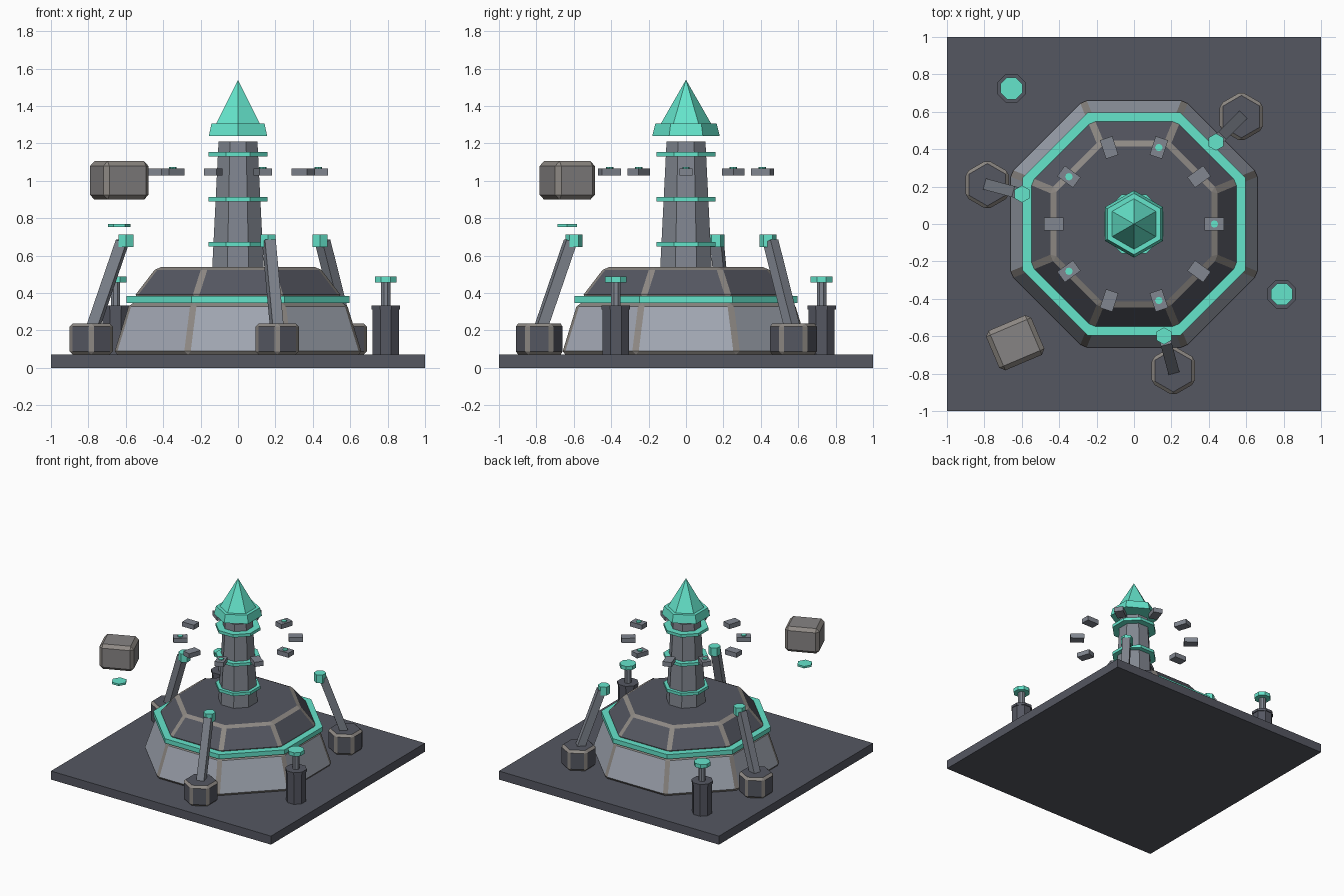
import bpy, bmesh
from math import cos, sin, pi, radians
from mathutils import Matrix, Vector

if "Cube" in bpy.data.objects:
    bpy.data.objects.remove(bpy.data.objects["Cube"])


def material(name, r, g, b):
    m = bpy.data.materials.new(name)
    m.diffuse_color = (r, g, b, 1)
    m.use_nodes = True
    m.node_tree.nodes["Principled BSDF"].inputs["Base Color"].default_value = m.diffuse_color
    return m


TEAL = material("teal_glow", 0.13, 0.78, 0.60)
DARK = material("dark_panel", 0.09, 0.095, 0.12)
LIGHT = material("light_panel", 0.36, 0.39, 0.45)
STEEL = material("steel", 0.22, 0.24, 0.28)
STONE = material("stone", 0.24, 0.23, 0.23)
TRIM = material("worn_trim", 0.27, 0.25, 0.23)


def finish(bm, name, mat, bevel=0.0, matrix=None):
    """Bevel all edges with the trim colour and make the object."""
    if bevel:
        bmesh.ops.bevel(bm, geom=bm.edges[:], offset=bevel, segments=1,
                        profile=0.5, affect='EDGES', material=1)
    bmesh.ops.recalc_face_normals(bm, faces=bm.faces[:])
    me = bpy.data.meshes.new(name)
    bm.to_mesh(me)
    bm.free()
    me.materials.append(mat)
    me.materials.append(TRIM)
    ob = bpy.data.objects.new(name, me)
    bpy.context.collection.objects.link(ob)
    if matrix:
        ob.matrix_world = matrix
    return ob


def lathe(name, sides, profile, mat, loc=(0, 0), start=0.0, bevel=0.0):
    """Faceted solid from (radius, z) points; radius 0 makes a tip."""
    bm = bmesh.new()
    rings = []
    for r, z in profile:
        if r == 0:
            rings.append([bm.verts.new((loc[0], loc[1], z))] * sides)
        else:
            angles = [start + 2 * pi * i / sides for i in range(sides)]
            rings.append([bm.verts.new((loc[0] + r * cos(a), loc[1] + r * sin(a), z)) for a in angles])
    for lo, hi in zip(rings, rings[1:]):
        for i in range(sides):
            j = (i + 1) % sides
            quad = [lo[i], lo[j], hi[j], hi[i]]
            bm.faces.new(list(dict.fromkeys(quad)))
    bm.faces.new(rings[0][::-1])
    if profile[-1][0] > 0:
        bm.faces.new(rings[-1])
    return finish(bm, name, mat, bevel)


def box(name, size, mat, matrix, bevel=0.0):
    bm = bmesh.new()
    bmesh.ops.create_cube(bm, size=1)
    bmesh.ops.scale(bm, vec=size, verts=bm.verts[:])
    return finish(bm, name, mat, bevel, matrix)


K = 1 / cos(pi / 8)   # octagon flat distance to corner radius
FLAT8 = pi / 8
POINT_Y = pi / 2      # hexagon corners on the y axis

# Ground slab
box("base_plate", (2, 2, 0.07), DARK, Matrix.Translation((0, 0, 0.035)))

# Octagonal tiers with a glowing band between them
lathe("lower_tier", 8, [(0.665 * K, 0.07), (0.58 * K, 0.347)], LIGHT, start=FLAT8, bevel=0.02)
lathe("tier_band", 8, [(0.597 * K, 0.347), (0.597 * K, 0.384)], TEAL, start=FLAT8)
lathe("upper_tier", 8, [(0.56 * K, 0.375), (0.435 * K, 0.538)], DARK, start=FLAT8, bevel=0.02)

# Tapered tower, its bands and the floating tip
lathe("tower", 8, [(0.138 * K, 0.53), (0.104 * K, 1.21)], STEEL, start=FLAT8)
for i, z in enumerate((0.66, 0.902, 1.141)):
    lathe(f"tower_band_{i + 1}", 8, [(0.157 * K, z - 0.012), (0.157 * K, z + 0.012)], TEAL, start=FLAT8)
lathe("tower_tip", 6, [(0.18, 1.24), (0.164, 1.305), (0.135, 1.305), (0, 1.54)], TEAL, start=POINT_Y)

# Ring of floating blocks, every second one with a light
for i in range(10):
    a = 2 * pi * i / 10
    x, y = 0.43 * cos(a), 0.43 * sin(a)
    box(f"orbit_block_{i + 1}", (0.105, 0.07, 0.038), STEEL,
        Matrix.Translation((x, y, 1.047)) @ Matrix.Rotation(a, 4, 'Z'))
    if i % 2 == 0:
        lathe(f"orbit_light_{i // 2 + 1}", 8, [(0.02, 1.06), (0.02, 1.073)], TEAL, (x, y))

# Three leaning pylons
for i, deg in enumerate((45, 165, 285)):
    a = radians(deg)
    d = Vector((cos(a), sin(a), 0))
    foot = d * 0.812
    lathe(f"pylon_foot_{i + 1}", 6, [(0.134, 0.07), (0.134, 0.238)], DARK, foot[:2], POINT_Y, 0.018)
    low = d * 0.83 + Vector((0, 0, 0.14))
    high = d * 0.64 + Vector((0, 0, 0.675))
    axis = (high - low).normalized()
    side = Vector((-sin(a), cos(a), 0))
    rot = Matrix((side.cross(axis), -side, axis)).transposed()
    if rot.determinant() < 0:
        rot.col[1] = side
    box(f"pylon_arm_{i + 1}", (0.06, 0.06, (high - low).length), STEEL,
        Matrix.Translation((low + high) / 2) @ rot.to_4x4())
    head = d * 0.62
    lathe(f"pylon_head_{i + 1}", 6, [(0.046, 0.645), (0.046, 0.713)], TEAL, head[:2], POINT_Y)

# Two lamp posts
for i, p in enumerate(((0.79, -0.375), (-0.655, 0.725))):
    lathe(f"lamp_base_{i + 1}", 8, [(0.076, 0.07), (0.076, 0.315)], DARK, p, FLAT8)
    lathe(f"lamp_collar_{i + 1}", 8, [(0.082, 0.313), (0.082, 0.333)], DARK, p, FLAT8)
    lathe(f"lamp_stem_{i + 1}", 8, [(0.027, 0.33), (0.027, 0.46)], STEEL, p, FLAT8)
    lathe(f"lamp_cap_{i + 1}", 8, [(0.063, 0.457), (0.063, 0.488)], TEAL, p, FLAT8)

# Floating stone and the disc below it
box("floating_stone", (0.262, 0.23, 0.205), STONE,
    Matrix.Translation((-0.635, -0.635, 1.002)) @ Matrix.Rotation(radians(23), 4, 'Z'), 0.025)
lathe("float_disc", 6, [(0.06, 0.754), (0.06, 0.77)], TEAL, (-0.635, -0.635))
